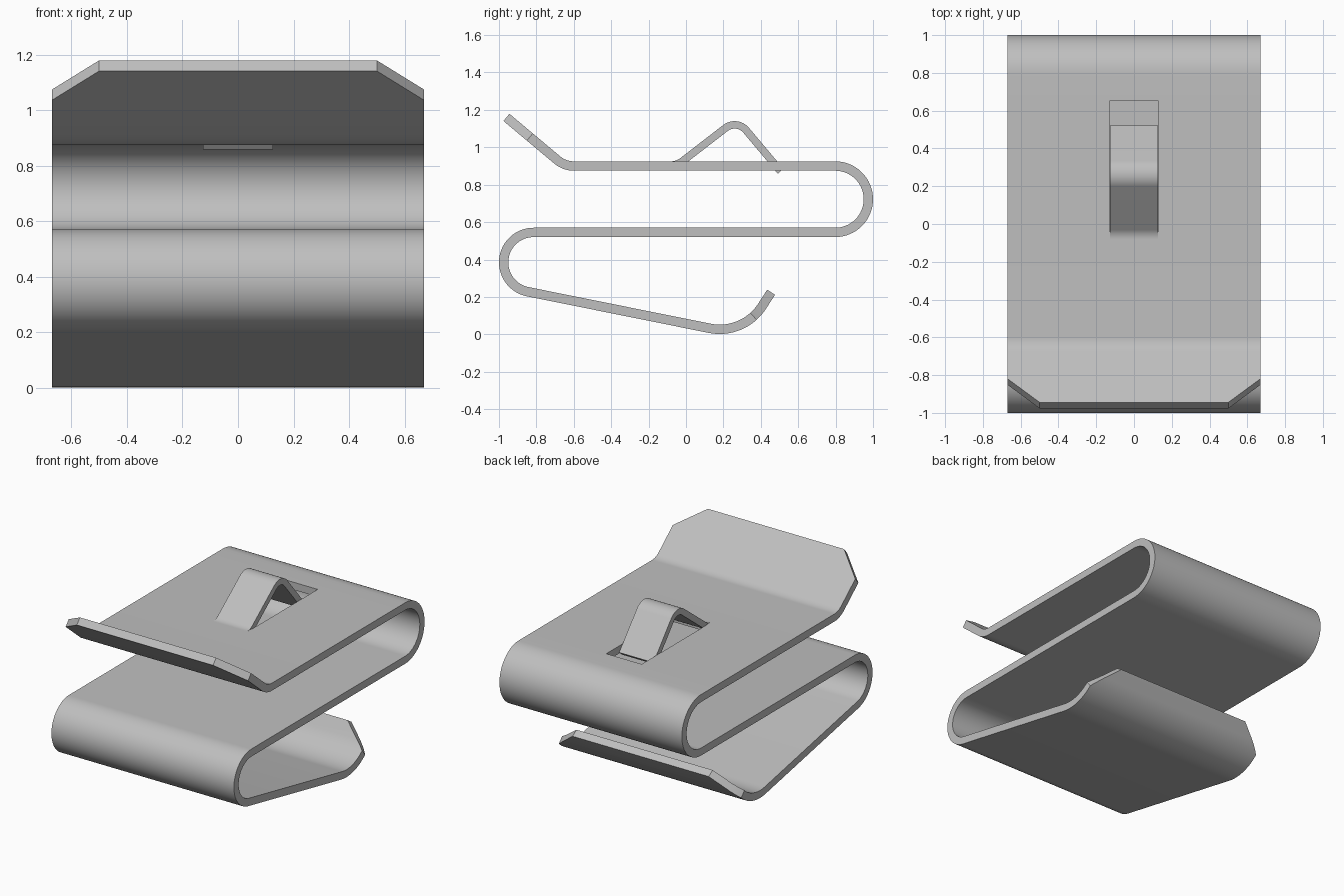
import bpy
import bmesh
from math import cos, sin, radians

cube = bpy.data.objects.get("Cube")
if cube:
    bpy.data.objects.remove(cube, do_unlink=True)

HALF_WIDTH = 0.67
TIP_HALF_WIDTH = 0.5
SLOT_HALF_WIDTH = 0.13
SLOT_FRONT, SLOT_BACK = -0.04, 0.65

steel = bpy.data.materials.new("grey steel")
steel.use_nodes = True
grey = (0.52, 0.52, 0.52, 1)
steel.diffuse_color = grey
steel.node_tree.nodes["Principled BSDF"].inputs["Base Color"].default_value = grey


def arc(y, z, radius, start, end, steps):
    """Points of a bend in the side profile, angles in degrees."""
    angles = [radians(start + (end - start) * i / steps) for i in range(steps + 1)]
    return [(y + radius * cos(a), z + radius * sin(a)) for a in angles]


def bent_sheet(name, path, thickness, columns, is_gap=lambda y, z, x: False):
    """Sweep a row of x columns along a side path and thicken the sheet."""
    bm = bmesh.new()
    rows = [[bm.verts.new((x, y, z)) for x in columns(i)] for i, (y, z) in enumerate(path)]
    for a, b in zip(rows, rows[1:]):
        for j in range(len(a) - 1):
            corners = (a[j], a[j + 1], b[j + 1], b[j])
            x, y, z = (sum(v.co[k] for v in corners) / 4 for k in range(3))
            if not is_gap(y, z, x):
                bm.faces.new(corners)
    bmesh.ops.recalc_face_normals(bm, faces=bm.faces)
    mesh = bpy.data.meshes.new(name)
    bm.to_mesh(mesh)
    bm.free()
    mesh.materials.append(steel)
    obj = bpy.data.objects.new(name, mesh)
    bpy.context.collection.objects.link(obj)
    solid = obj.modifiers.new("thickness", "SOLIDIFY")
    solid.thickness = thickness
    solid.offset = 0
    solid.use_even_offset = True
    bpy.ops.object.select_all(action="DESELECT")
    obj.select_set(True)
    bpy.context.view_layer.objects.active = obj
    bpy.ops.object.modifier_apply(modifier="thickness")
    bpy.ops.object.shade_smooth_by_angle(angle=radians(30))
    return obj


# Clip body: raised lip, slotted top plate, two return bends, sloped spring leg
path = [(-0.96, 1.16), (-0.835, 1.055)]
path += arc(-0.6, 1.037, 0.137, 230, 270, 10)
path += [(SLOT_FRONT, 0.9), (SLOT_BACK, 0.9)]
path += arc(0.7975, 0.7225, 0.1775, 90, -90, 32)
path += arc(-0.815, 0.385, 0.16, 90, 258.5, 32)
path += arc(0.18, 0.297, 0.27, 258.5, 312, 14)
taper_start = len(path) - 1
path += arc(0.18, 0.297, 0.27, 312, 327, 4)[1:]
path += [(0.455, 0.225)]


def body_columns(i):
    # Both free ends have cut-off corners
    half = HALF_WIDTH
    if i == 0:
        half = TIP_HALF_WIDTH
    elif i > taper_start:
        share = (path[i][1] - path[taper_start][1]) / (path[-1][1] - path[taper_start][1])
        half += (TIP_HALF_WIDTH - HALF_WIDTH) * share
    return (-half, -SLOT_HALF_WIDTH, SLOT_HALF_WIDTH, half)


def in_slot(y, z, x):
    return z > 0.85 and SLOT_FRONT < y < SLOT_BACK and abs(x) < SLOT_HALF_WIDTH


bent_sheet("clip_body", path, 0.05, body_columns, in_slot)

# Locking tongue: rises out of the slot, crests and drops back into it
tongue = arc(-0.08, 1.005, 0.1, 270, 308.7, 10)
tongue += arc(0.26, 1.04, 0.08, 128.7, 40, 16)
tongue += [(0.506, 0.872)]
bent_sheet("locking_tongue", tongue, 0.04, lambda i: (-0.126, 0.126))
